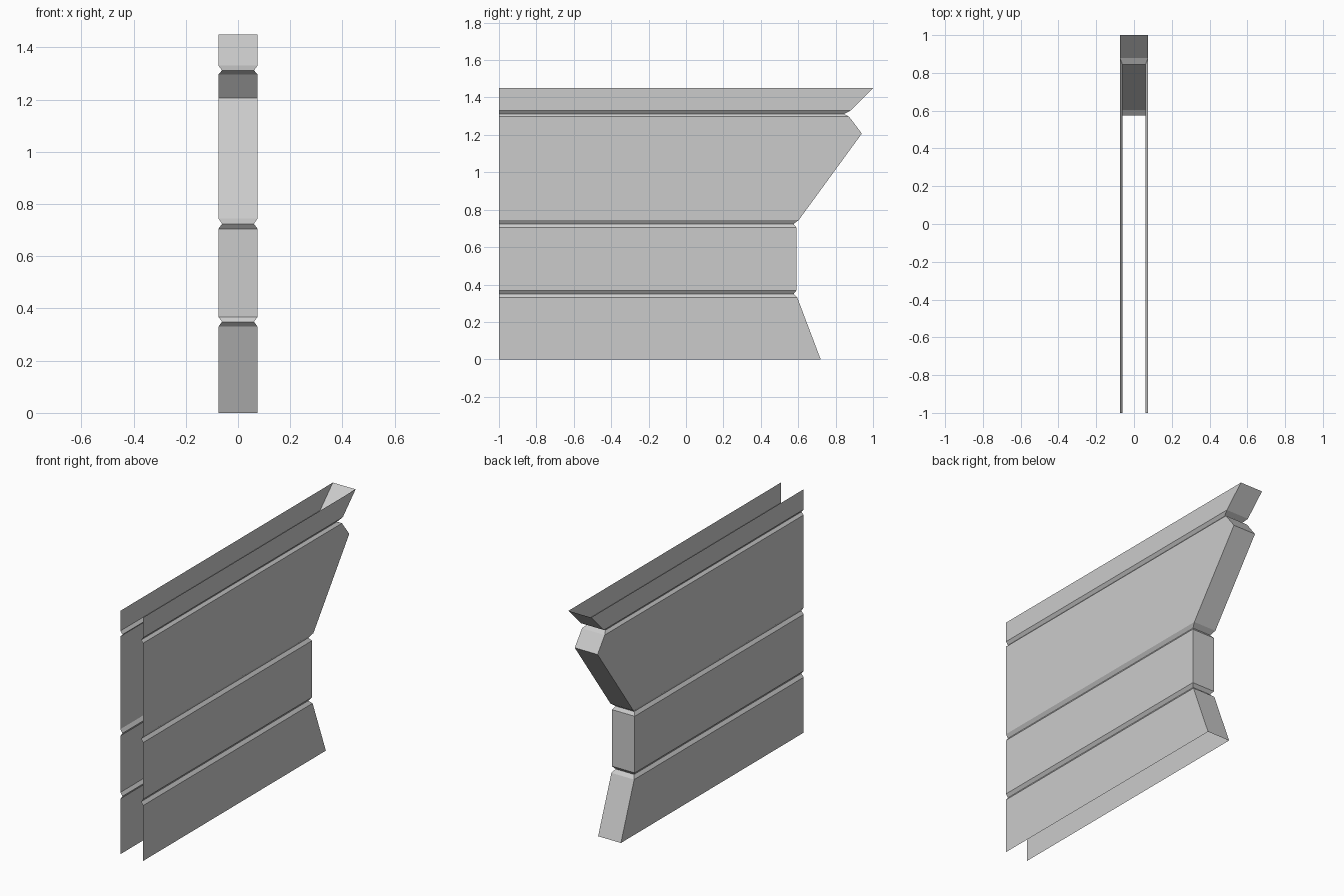
import bpy, bmesh

if "Cube" in bpy.data.objects:
    bpy.data.objects.remove(bpy.data.objects["Cube"])

HALF, DIP = 0.075, 0.061   # half width of panels and of groove bottoms
BACK = -1.0                # open end of the wall

# Each row: height, y of the closed end, half width
rows = [
    (0.0, 0.72, HALF), (0.33, 0.595, HALF),
    (0.349, 0.575, DIP), (0.368, 0.59, HALF),
    (0.705, 0.59, HALF), (0.724, 0.575, DIP),
    (0.745, 0.603, HALF), (1.207, 0.94, HALF),
    (1.297, 0.872, HALF), (1.312, 0.845, DIP),
    (1.33, 0.88, HALF), (1.45, 1.0, HALF),
]

# Open U-shaped wall shell: two long sides joined by the profiled end
bm = bmesh.new()
rings = []
for z, end, h in rows:
    plan = [(h, BACK), (h, end), (-h, end), (-h, BACK)]
    rings.append([bm.verts.new((x, y, z)) for x, y in plan])
for low, high in zip(rings, rings[1:]):
    for i in range(3):
        bm.faces.new((low[i], low[i + 1], high[i + 1], high[i]))

mesh = bpy.data.meshes.new("panelled_wall")
bm.to_mesh(mesh)
bm.free()
wall = bpy.data.objects.new("panelled_wall", mesh)
bpy.context.collection.objects.link(wall)
